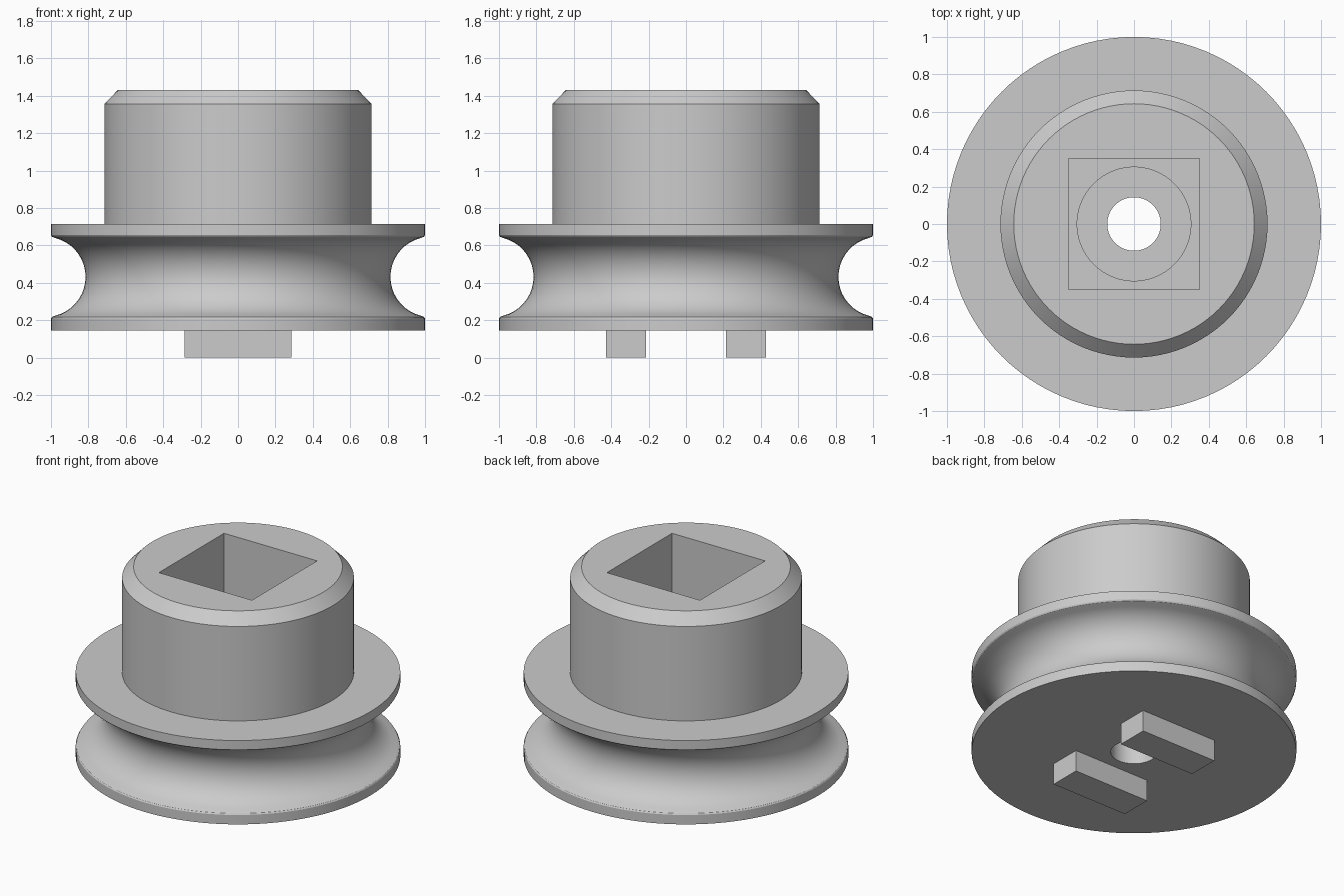
import bpy
import bmesh
import math

SEGMENTS = 96

cube = bpy.data.objects.get("Cube")
if cube:
    bpy.data.objects.remove(cube, do_unlink=True)

grey = bpy.data.materials.new("plain grey")
grey.use_nodes = True
colour = (0.6, 0.6, 0.6, 1)
grey.diffuse_color = colour
grey.node_tree.nodes["Principled BSDF"].inputs["Base Color"].default_value = colour


def add_object(name, bm):
    bmesh.ops.recalc_face_normals(bm, faces=bm.faces)
    mesh = bpy.data.meshes.new(name)
    bm.to_mesh(mesh)
    bm.free()
    mesh.materials.append(grey)
    obj = bpy.data.objects.new(name, mesh)
    bpy.context.collection.objects.link(obj)
    return obj


def lathe(name, profile):
    """Closed solid turned around z from (radius, height) points."""
    bm = bmesh.new()
    angles = [2 * math.pi * i / SEGMENTS for i in range(SEGMENTS)]
    rings = [[bm.verts.new((r * math.cos(a), r * math.sin(a), z)) for a in angles]
             for r, z in profile]
    for low, high in zip(rings, rings[1:]):
        for i in range(SEGMENTS):
            j = (i + 1) % SEGMENTS
            bm.faces.new((low[i], low[j], high[j], high[i]))
    bm.faces.new(rings[0])
    bm.faces.new(rings[-1])
    return add_object(name, bm)


def box(name, size, centre):
    bm = bmesh.new()
    bmesh.ops.create_cube(bm, size=1)
    bmesh.ops.scale(bm, vec=size, verts=bm.verts)
    bmesh.ops.translate(bm, vec=centre, verts=bm.verts)
    return add_object(name, bm)


def cut(target, cutter):
    bpy.context.view_layer.objects.active = target
    mod = target.modifiers.new("cut", 'BOOLEAN')
    mod.operation = 'DIFFERENCE'
    mod.solver = 'EXACT'
    mod.object = cutter
    bpy.ops.object.modifier_apply(modifier=mod.name)
    bpy.data.objects.remove(cutter, do_unlink=True)


# Grooved wheel with a chamfered hub on top
BASE, FLANGE_TOP, TOP = 0.145, 0.715, 1.43
GROOVE_R, GROOVE_X, GROOVE_Z = 0.214, 1.029, 0.432
groove = []
for i in range(25):
    a = math.radians(-102 + 204 * i / 24)
    groove.append((GROOVE_X - GROOVE_R * math.cos(a), GROOVE_Z + GROOVE_R * math.sin(a)))
groove = [p for p in groove if p[0] < 0.985]
profile = [(1, BASE), (1, 0.209), (0.995, 0.217)] + groove
profile += [(0.995, 0.647), (1, 0.655), (1, FLANGE_TOP), (0.714, FLANGE_TOP),
            (0.714, 1.357), (0.643, TOP)]
wheel = lathe("grooved_wheel", profile)

# Square socket, round recess below it and a bore right through
cut(wheel, box("socket_cutter", (0.7, 0.7, 1), (0, 0, FLANGE_TOP + 0.5)))
cut(wheel, lathe("recess_cutter", [(0.304, 0.43), (0.304, 1.0)]))
cut(wheel, lathe("bore_cutter", [(0.143, -0.2), (0.143, 1.0)]))

bpy.ops.object.select_all(action='DESELECT')
wheel.select_set(True)
bpy.context.view_layer.objects.active = wheel
bpy.ops.object.shade_smooth_by_angle(angle=math.radians(30))

# Two drive lugs underneath
for name, side in (("front_lug", -1), ("back_lug", 1)):
    box(name, (0.572, 0.214, BASE), (0, side * 0.322, BASE / 2))
